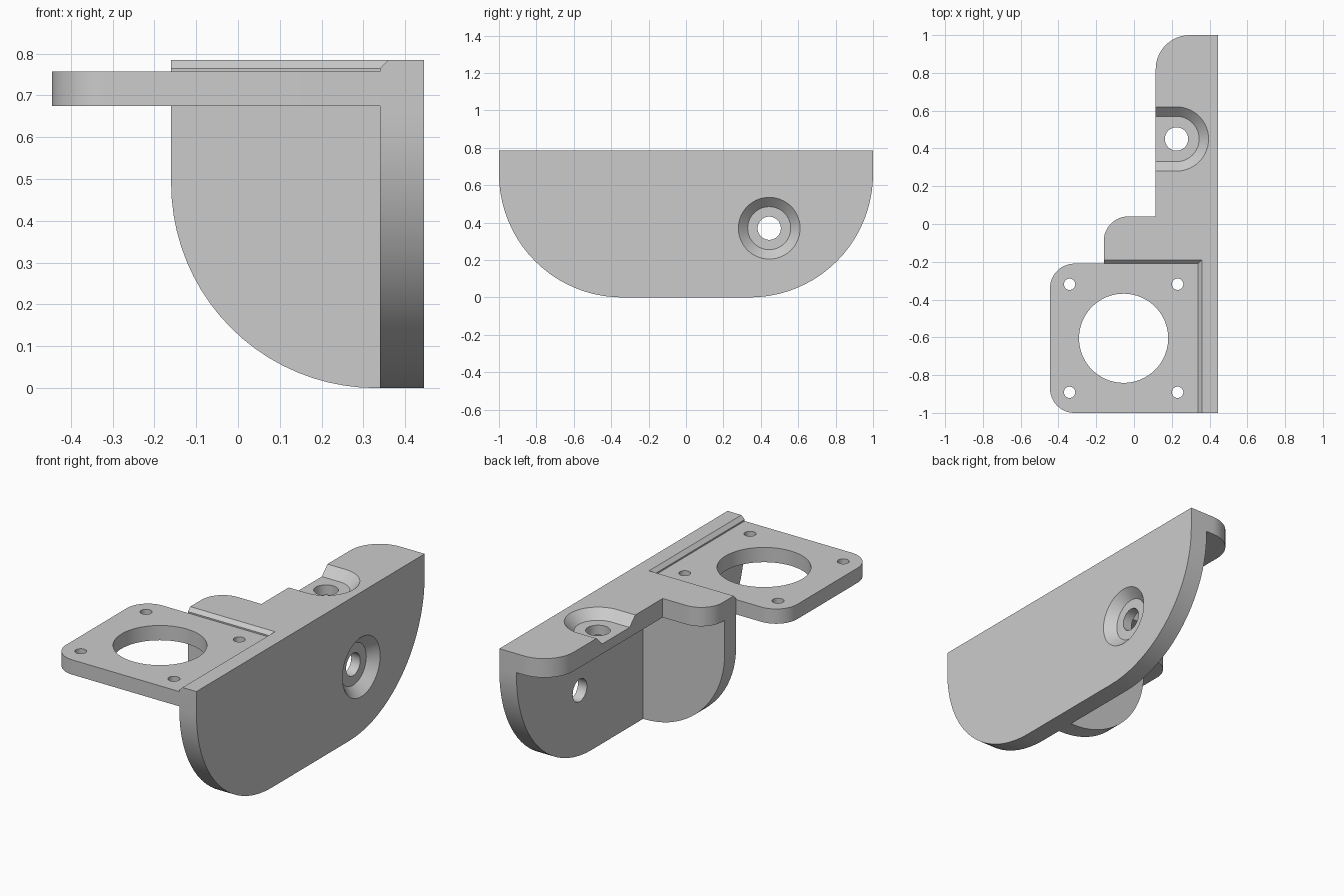
import bpy, bmesh, math
from mathutils import Vector

if "Cube" in bpy.data.objects:
    bpy.data.objects.remove(bpy.data.objects["Cube"], do_unlink=True)

grey = bpy.data.materials.new("plain grey")
grey.use_nodes = True
COLOUR = (0.6, 0.6, 0.6, 1)
grey.diffuse_color = COLOUR
grey.node_tree.nodes["Principled BSDF"].inputs["Base Color"].default_value = COLOUR


def outline(corners, steps=20):
    """Right-angled corners (u, v, radius) turned into a filleted outline."""
    points = []
    for i, (u, v, r) in enumerate(corners):
        p = Vector((u, v))
        if r == 0:
            points.append(p)
            continue
        before = (Vector(corners[i - 1][:2]) - p).normalized()
        after = (Vector(corners[(i + 1) % len(corners)][:2]) - p).normalized()
        centre = p + (before + after) * r
        for k in range(steps + 1):
            t = math.pi / 2 * k / steps
            points.append(centre - r * (after * math.cos(t) + before * math.sin(t)))
    return points


def box(u0, v0, u1, v1, radii=(0, 0, 0, 0)):
    a, b, c, d = radii
    return outline([(u0, v0, a), (u1, v0, b), (u1, v1, c), (u0, v1, d)])


def circle(u, v, r):
    return box(u - r, v - r, u + r, v + r, (r,) * 4)


def solid(name, start, end, h0, h1, axis="z"):
    """Loft between two matching outlines along an axis."""
    place = {"x": lambda p, h: (h, p.x, p.y),
             "y": lambda p, h: (p.x, h, p.y),
             "z": lambda p, h: (p.x, p.y, h)}[axis]
    bm = bmesh.new()
    low = [bm.verts.new(place(p, h0)) for p in start]
    high = [bm.verts.new(place(p, h1)) for p in end]
    bm.faces.new(low)
    bm.faces.new(high)
    n = len(low)
    for i in range(n):
        j = (i + 1) % n
        bm.faces.new((low[i], low[j], high[j], high[i]))
    bmesh.ops.remove_doubles(bm, verts=bm.verts, dist=1e-5)
    bmesh.ops.recalc_face_normals(bm, faces=bm.faces)
    mesh = bpy.data.meshes.new(name)
    bm.to_mesh(mesh)
    bm.free()
    mesh.materials.append(grey)
    ob = bpy.data.objects.new(name, mesh)
    bpy.context.collection.objects.link(ob)
    return ob


def prism(name, shape, h0, h1, axis="z"):
    return solid(name, shape, shape, h0, h1, axis)


def activate(ob):
    bpy.ops.object.select_all(action="DESELECT")
    ob.select_set(True)
    bpy.context.view_layer.objects.active = ob


def combine(target, other, operation):
    mod = target.modifiers.new(operation, "BOOLEAN")
    mod.operation = operation
    mod.solver = "EXACT"
    mod.object = other
    activate(target)
    bpy.ops.object.modifier_apply(modifier=mod.name)
    bpy.data.objects.remove(other, do_unlink=True)


TOP, SHELF, INNER, OUTER = 0.785, 0.68, 0.34, 0.445
FRONT = -0.21   # front face of the web

# Bracket: side wall, stepped shelf and cross web joined into one body
bracket = prism("bracket", box(-1, 0, 1, TOP, (0.66, 0.66, 0, 0)), INNER, OUTER, "x")
shelf = prism("shelf", outline([(0.4, FRONT, 0), (0.4, 1, 0), (0.115, 1, 0.18),
                                (0.115, 0.04, 0), (-0.16, 0.04, 0.13),
                                (-0.16, FRONT, 0)]), SHELF, TOP)
web = prism("web", box(-0.16, 0, 0.4, 0.73, (0.49, 0, 0, 0)), FRONT, -0.11, "y")
combine(bracket, shelf, "UNION")
combine(bracket, web, "UNION")


# Chamfer around the plate seat
def seat(z):
    return box(-1, -2, z - 0.425, z - 0.975)


combine(bracket, solid("seat_cutter", seat(0.75), seat(0.8), 0.75, 0.8), "DIFFERENCE")


# Sloped screw recess in the shelf, open on its inner edge
def recess(r):
    return box(0, 0.45 - r, 0.225 + r, 0.45 + r, (0, r, r, 0))


combine(bracket, solid("recess_cutter", recess(0.12), recess(0.185), 0.735, 0.8), "DIFFERENCE")
combine(bracket, prism("shelf_hole", circle(0.225, 0.45, 0.062), 0.6, 0.9), "DIFFERENCE")

# Countersunk screw hole in the side wall
Y, Z = 0.445, 0.37
combine(bracket, solid("sink_cutter", circle(Y, Z, 0.115), circle(Y, Z, 0.185),
                       0.395, 0.465, "x"), "DIFFERENCE")
combine(bracket, prism("wall_hole", circle(Y, Z, 0.062), 0.2, 0.6, "x"), "DIFFERENCE")

# Mounting plate with a large bore and four screw holes
plate = prism("mounting_plate", box(-0.445, -1, INNER, FRONT, (0.13, 0, 0, 0.13)), 0.675, 0.757)
combine(plate, prism("bore", circle(-0.055, -0.605, 0.236), 0.5, 0.9), "DIFFERENCE")
for sx in (-1, 1):
    for sy in (-1, 1):
        spot = circle(-0.055 + sx * 0.286, -0.605 + sy * 0.286, 0.03)
        combine(plate, prism("screw_hole", spot, 0.5, 0.9), "DIFFERENCE")

for ob in (bracket, plate):
    activate(ob)
    bpy.ops.object.shade_smooth_by_angle(angle=math.radians(30))
